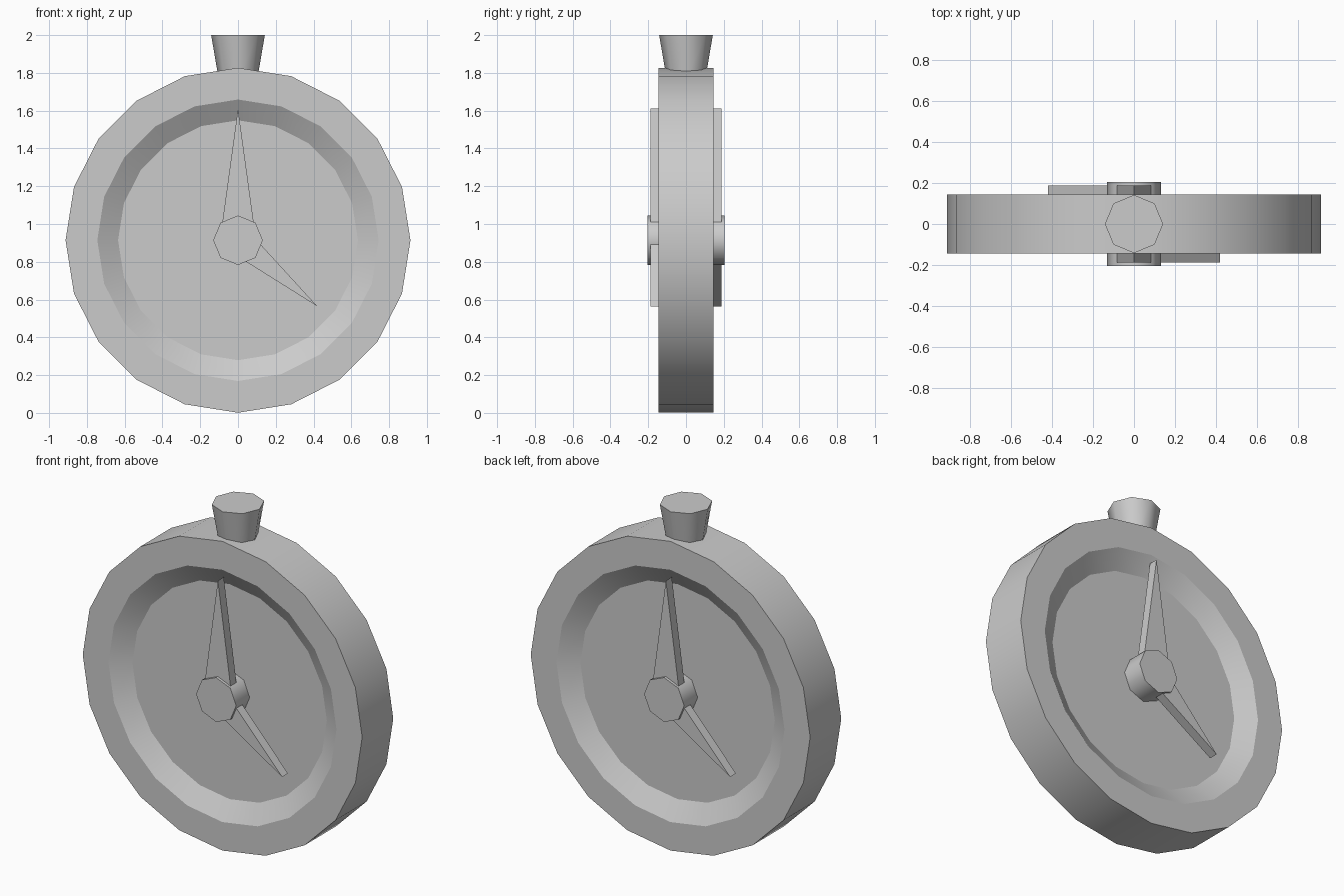
import bpy, bmesh
from math import sin, cos, pi, atan2, hypot, radians

if "Cube" in bpy.data.objects:
    bpy.data.objects.remove(bpy.data.objects["Cube"])

CZ = 0.914  # height of the dial centre
FLOOR, RIM, HUB = 0.078, 0.145, 0.204


def finish(name, bm, angle=None):
    bmesh.ops.recalc_face_normals(bm, faces=bm.faces)
    mesh = bpy.data.meshes.new(name)
    bm.to_mesh(mesh)
    bm.free()
    ob = bpy.data.objects.new(name, mesh)
    bpy.context.collection.objects.link(ob)
    if angle:
        bpy.ops.object.select_all(action='DESELECT')
        ob.select_set(True)
        bpy.context.view_layer.objects.active = ob
        bpy.ops.object.shade_smooth_by_angle(angle=radians(angle))
    return ob


def turned(name, profile, sides, place, angle):
    """Stack rings of (radius, height) and cap both ends."""
    bm = bmesh.new()
    rings = [[bm.verts.new(place(r * cos(2 * pi * i / sides), r * sin(2 * pi * i / sides), h))
              for i in range(sides)] for r, h in profile]
    for a, b in zip(rings, rings[1:]):
        for i in range(sides):
            j = (i + 1) % sides
            bm.faces.new((a[i], a[j], b[j], b[i]))
    bm.faces.new(rings[0])
    bm.faces.new(rings[-1])
    return finish(name, bm, angle)


def hand(name, tip_x, tip_z, half_width, front=0.188, back=0.133):
    """Pointed wedge from the dial centre to its tip."""
    a = atan2(tip_z, tip_x)
    px, pz = -sin(a) * half_width, cos(a) * half_width
    outline = [(px, pz), (-px, -pz), (tip_x, tip_z)]
    bm = bmesh.new()
    face = bm.faces.new([bm.verts.new((x, -front, CZ + z)) for x, z in outline])
    ext = bmesh.ops.extrude_face_region(bm, geom=[face], use_keep_orig=True)
    moved = [v for v in ext['geom'] if isinstance(v, bmesh.types.BMVert)]
    bmesh.ops.translate(bm, verts=moved, vec=(0, front - back, 0))
    return finish(name, bm)


def dial_axis(u, v, h):
    return (u, h, CZ + v)


# Case: 20-sided, with a sloped recess on both faces
turned("case", [(0.635, -FLOOR), (0.745, -RIM), (0.913, -RIM),
                (0.913, RIM), (0.745, RIM), (0.635, FLOOR)], 20, dial_axis, 25)

# Crown: flared octagonal knob on top
turned("crown", [(0.101, 1.76), (0.142, 2.0)], 8, lambda u, v, h: (u, v, h), 50)

# Front hub and hands
parts = [turned("front_hub", [(0.131, -HUB), (0.131, -FLOOR)], 8, dial_axis, 50),
         hand("front_long_hand", 0, 0.697, 0.096),
         hand("front_short_hand", 0.42, -0.35, 0.074)]

# Same hub and hands on the back, turned half way round
for ob in parts:
    twin = ob.copy()
    twin.name = ob.name.replace("front", "back")
    twin.rotation_euler.z = pi
    bpy.context.collection.objects.link(twin)
